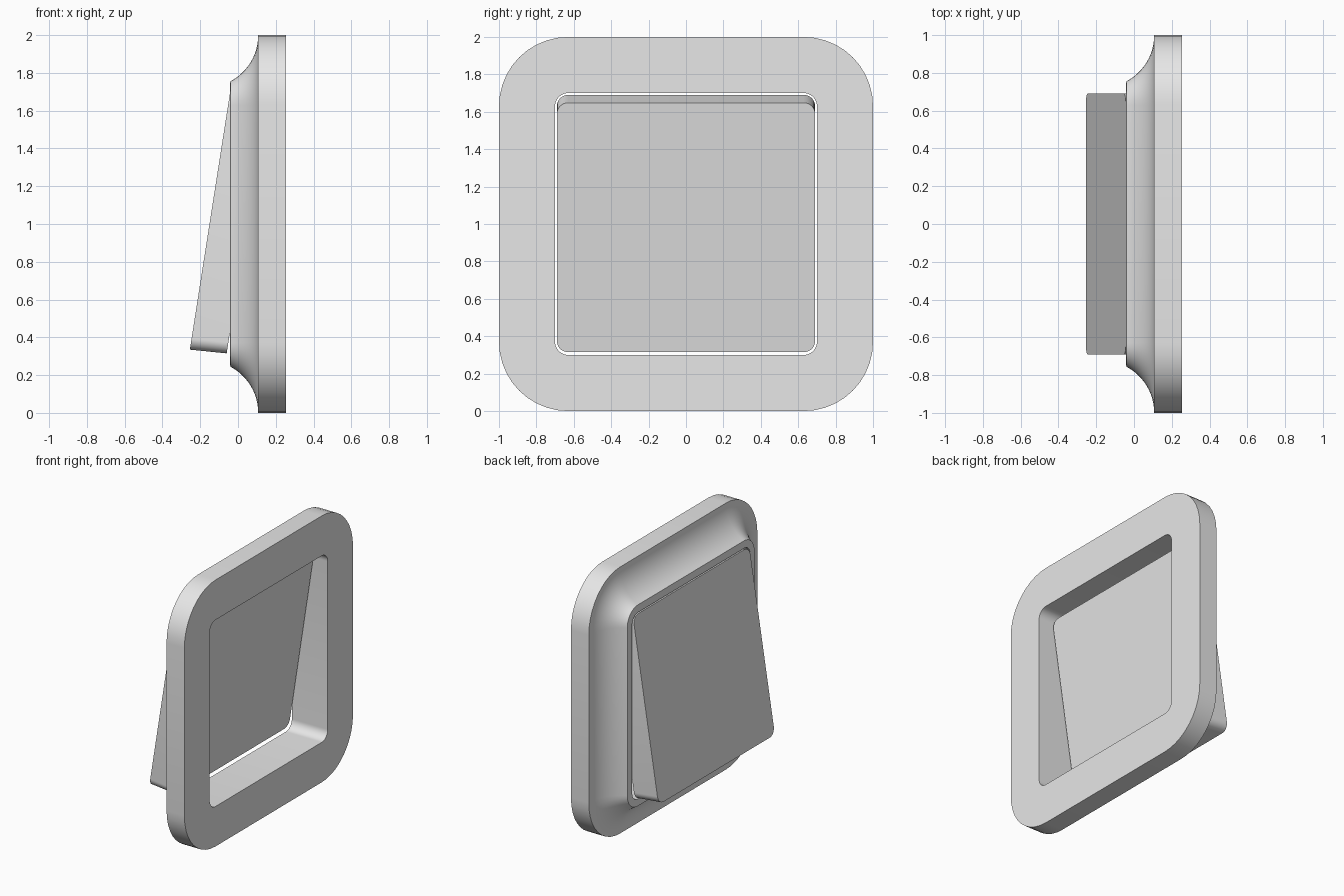
import bpy, bmesh, math

cube = bpy.data.objects.get("Cube")
if cube:
    bpy.data.objects.remove(cube, do_unlink=True)

grey = bpy.data.materials.new("light grey plastic")
grey.use_nodes = True
grey.diffuse_color = (0.8, 0.8, 0.8, 1)
grey.node_tree.nodes["Principled BSDF"].inputs["Base Color"].default_value = (0.8, 0.8, 0.8, 1)


def rounded_square(half, radius, steps=10):
    """Outline points (u, v) of a square with rounded corners."""
    pts = []
    for corner in range(4):
        mid = math.radians(45 + 90 * corner)
        cu = math.copysign(half - radius, math.cos(mid))
        cv = math.copysign(half - radius, math.sin(mid))
        for i in range(steps + 1):
            a = math.radians(90 * (corner + i / steps))
            pts.append((cu + radius * math.cos(a), cv + radius * math.sin(a)))
    return pts


def build(name, rings, closed):
    """Skin a series of rings; join last to first, or cap both ends."""
    bm = bmesh.new()
    loops = [[bm.verts.new(p) for p in ring] for ring in rings]
    n = len(loops[0])
    pairs = list(zip(loops, loops[1:]))
    if closed:
        pairs.append((loops[-1], loops[0]))
    else:
        bm.faces.new(loops[0])
        bm.faces.new(loops[-1])
    for a, b in pairs:
        for i in range(n):
            j = (i + 1) % n
            bm.faces.new((a[i], a[j], b[j], b[i]))
    bmesh.ops.recalc_face_normals(bm, faces=bm.faces)
    mesh = bpy.data.meshes.new(name)
    bm.to_mesh(mesh)
    bm.free()
    mesh.materials.append(grey)
    obj = bpy.data.objects.new(name, mesh)
    bpy.context.collection.objects.link(obj)
    bpy.ops.object.select_all(action="DESELECT")
    obj.select_set(True)
    bpy.context.view_layer.objects.active = obj
    bpy.ops.object.shade_smooth_by_angle(angle=math.radians(30))
    return obj


# Frame: (x, half size) profile with a hollow curve from lip to rim
HOLE, HOLE_RADIUS = 0.70, 0.07
BACK, RIM, LIP = 0.255, 0.107, -0.043
profile = [(BACK, HOLE), (LIP, HOLE)]
cove_r = 0.277
start = math.asin(-0.245 / cove_r)
for i in range(13):
    a = start * (1 - i / 12)
    profile.append((RIM - cove_r + cove_r * math.cos(a), 1 + cove_r * math.sin(a)))
profile.append((BACK, 1.0))

build("switch_frame",
      [[(x, u, 1 + v) for u, v in rounded_square(h, HOLE_RADIUS + h - HOLE)]
       for x, h in profile], True)

# Rocker: tilted slab, each face given by its lower and upper (x, z) edge
HALF = 0.69


def tilted_ring(low, high):
    ring = []
    for u, v in rounded_square(HALF, 0.06):
        t = (v + HALF) / (2 * HALF)
        ring.append((low[0] + t * (high[0] - low[0]), u,
                     low[1] + t * (high[1] - low[1])))
    return ring


build("switch_rocker",
      [tilted_ring((-0.255, 0.335), (-0.043, 1.69)),
       tilted_ring((-0.06, 0.315), (0.145, 1.648))], False)
